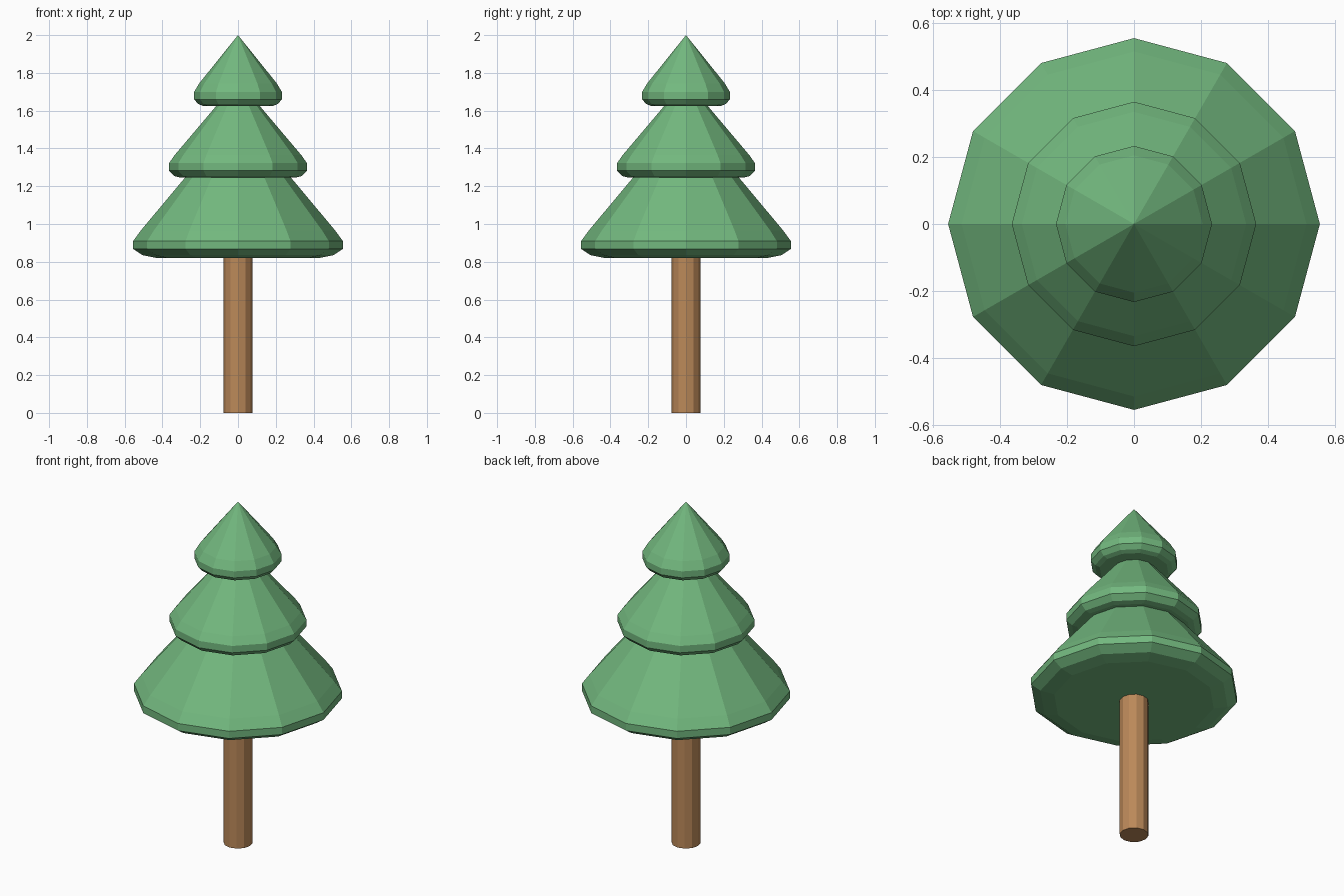
import bpy, bmesh
from math import cos, sin, pi

if "Cube" in bpy.data.objects:
    bpy.data.objects.remove(bpy.data.objects["Cube"])

SIDES = 12


def material(name, color):
    m = bpy.data.materials.new(name)
    m.diffuse_color = color
    m.use_nodes = True
    m.node_tree.nodes["Principled BSDF"].inputs["Base Color"].default_value = m.diffuse_color
    return m


def lathe(name, profile, mat):
    """Flat-faced solid of revolution; radius 0 collapses to a pole."""
    bm = bmesh.new()
    rings = []
    for r, z in profile:
        if r == 0:
            rings.append([bm.verts.new((0, 0, z))] * SIDES)
        else:
            rings.append([bm.verts.new((r * cos(2 * pi * i / SIDES),
                                        r * sin(2 * pi * i / SIDES), z))
                          for i in range(SIDES)])
    for a, b in zip(rings, rings[1:]):
        for i in range(SIDES):
            j = (i + 1) % SIDES
            bm.faces.new(dict.fromkeys((a[i], a[j], b[j], b[i])))
    bmesh.ops.recalc_face_normals(bm, faces=bm.faces)
    me = bpy.data.meshes.new(name)
    bm.to_mesh(me)
    bm.free()
    me.materials.append(mat)
    ob = bpy.data.objects.new(name, me)
    bpy.context.collection.objects.link(ob)
    return ob


green = material("needles", (0.17, 0.48, 0.21, 1))
brown = material("bark", (0.50, 0.25, 0.10, 1))

# Trunk
lathe("trunk", [(0, 0), (0.077, 0), (0.077, 0.82)], brown)

# Three stacked tiers with bevelled rims, running up to the tip
foliage = [
    (0, 0.82), (0.43, 0.82), (0.505, 0.835), (0.555, 0.868), (0.555, 0.91), (0.515, 0.965),
    (0.28, 1.246), (0.305, 1.246), (0.335, 1.253), (0.365, 1.282), (0.365, 1.322), (0.335, 1.365),
    (0.115, 1.625), (0.185, 1.625), (0.21, 1.635), (0.233, 1.66), (0.233, 1.698), (0.205, 1.745),
    (0, 2.0),
]
lathe("foliage", foliage, green)
